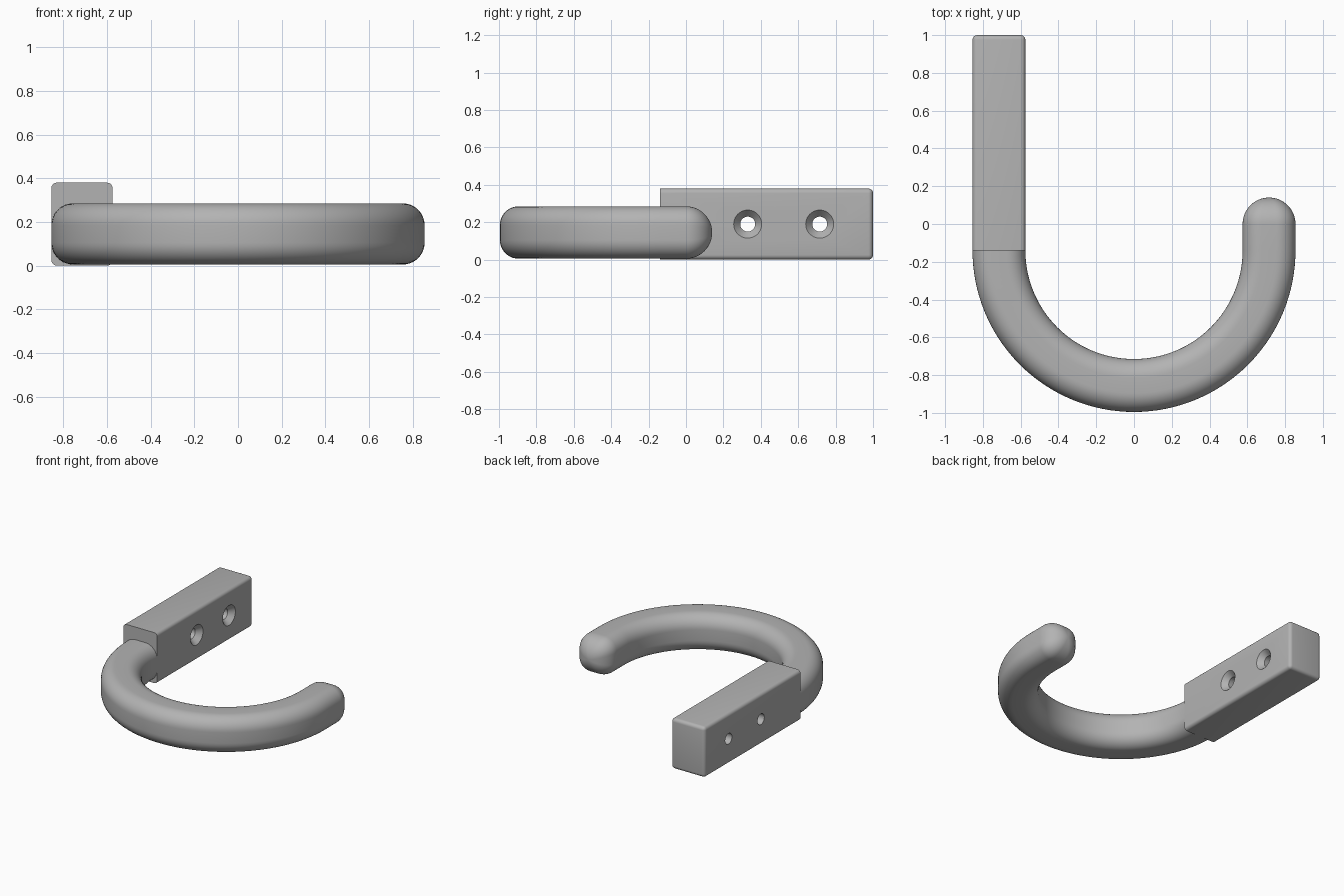
import bpy, bmesh, math
from mathutils import Vector

if "Cube" in bpy.data.objects:
    bpy.data.objects.remove(bpy.data.objects["Cube"], do_unlink=True)

HALF = 0.14        # half width of the hook bar
BEND = 0.715       # centreline radius of the hook
BEND_Y = -0.14     # where the bend meets the mounting block
MID_Z = 0.145

grey = bpy.data.materials.new("plain grey")
grey.use_nodes = True
grey.diffuse_color = (0.45, 0.45, 0.45, 1)
grey.node_tree.nodes["Principled BSDF"].inputs["Base Color"].default_value = (0.45, 0.45, 0.45, 1)


def make_object(name, bm):
    bmesh.ops.recalc_face_normals(bm, faces=bm.faces)
    mesh = bpy.data.meshes.new(name)
    bm.to_mesh(mesh)
    bm.free()
    mesh.materials.append(grey)
    obj = bpy.data.objects.new(name, mesh)
    bpy.context.collection.objects.link(obj)
    return obj


def activate(obj):
    bpy.ops.object.select_all(action='DESELECT')
    obj.select_set(True)
    bpy.context.view_layer.objects.active = obj


def rounded_square(half, radius, steps=10):
    points = []
    for corner in range(4):
        turn = corner * math.pi / 2
        cx = math.copysign(half - radius, math.cos(turn + math.pi / 4))
        cz = math.copysign(half - radius, math.sin(turn + math.pi / 4))
        for i in range(steps + 1):
            a = turn + i / steps * math.pi / 2
            points.append((cx + radius * math.cos(a), cz + radius * math.sin(a)))
    return points


# Hook: rounded square section swept round a half circle, then a domed tip
section = rounded_square(HALF, 0.1)
stations = []      # centre x, centre y, direction of the section, scale
for i in range(65):
    a = math.pi * (1 + i / 64)
    stations.append((BEND * math.cos(a), BEND_Y + BEND * math.sin(a), a, 1))
for i in range(16):
    a = i / 16 * math.pi / 2
    stations.append((BEND, HALF * math.sin(a), 0, math.cos(a)))

bm = bmesh.new()
rings = []
for x, y, a, s in stations:
    rings.append([bm.verts.new((x + u * s * math.cos(a), y + u * s * math.sin(a), MID_Z + w * s))
                  for u, w in section])
count = len(section)
for r0, r1 in zip(rings, rings[1:]):
    for k in range(count):
        n = (k + 1) % count
        bm.faces.new((r0[k], r0[n], r1[n], r1[k]))
bm.faces.new(rings[0])
tip = bm.verts.new((BEND, HALF, MID_Z))
for k in range(count):
    bm.faces.new((rings[-1][k], rings[-1][(k + 1) % count], tip))
hook = make_object("hook", bm)
activate(hook)
bpy.ops.object.shade_smooth_by_angle(angle=math.radians(35))

# Mounting block: rounded everywhere but on the end facing the hook
low, high = Vector((-0.855, BEND_Y, 0)), Vector((-0.575, 1, 0.38))
bm = bmesh.new()
bmesh.ops.create_cube(bm, size=1)
for v in bm.verts:
    v.co = [low[i] if v.co[i] < 0 else high[i] for i in range(3)]
rounded = [e for e in bm.edges if any(v.co.y > 0 for v in e.verts)]
bmesh.ops.bevel(bm, geom=rounded, offset=0.025, segments=5, profile=0.5, affect='EDGES')
block = make_object("mounting_block", bm)

# Countersunk screw holes, cut by one turned shape each
turned = [(-0.95, 0.04), (-0.615, 0.04), (-0.575, 0.075), (-0.5, 0.075)]
SIDES = 40
for number, hole_y in enumerate((0.33, 0.715)):
    bm = bmesh.new()
    loops = [[bm.verts.new((x, hole_y + r * math.cos(k * math.tau / SIDES),
                            0.19 + r * math.sin(k * math.tau / SIDES))) for k in range(SIDES)]
             for x, r in turned]
    for l0, l1 in zip(loops, loops[1:]):
        for k in range(SIDES):
            n = (k + 1) % SIDES
            bm.faces.new((l0[k], l0[n], l1[n], l1[k]))
    bm.faces.new(loops[0])
    bm.faces.new(loops[-1])
    cutter = make_object("screw_hole_cutter_%d" % (number + 1), bm)
    cut = block.modifiers.new("screw hole", 'BOOLEAN')
    cut.object = cutter
    cut.solver = 'EXACT'
    activate(block)
    bpy.ops.object.modifier_apply(modifier=cut.name)
    bpy.data.objects.remove(cutter, do_unlink=True)
activate(block)
bpy.ops.object.shade_smooth_by_angle(angle=math.radians(30))
